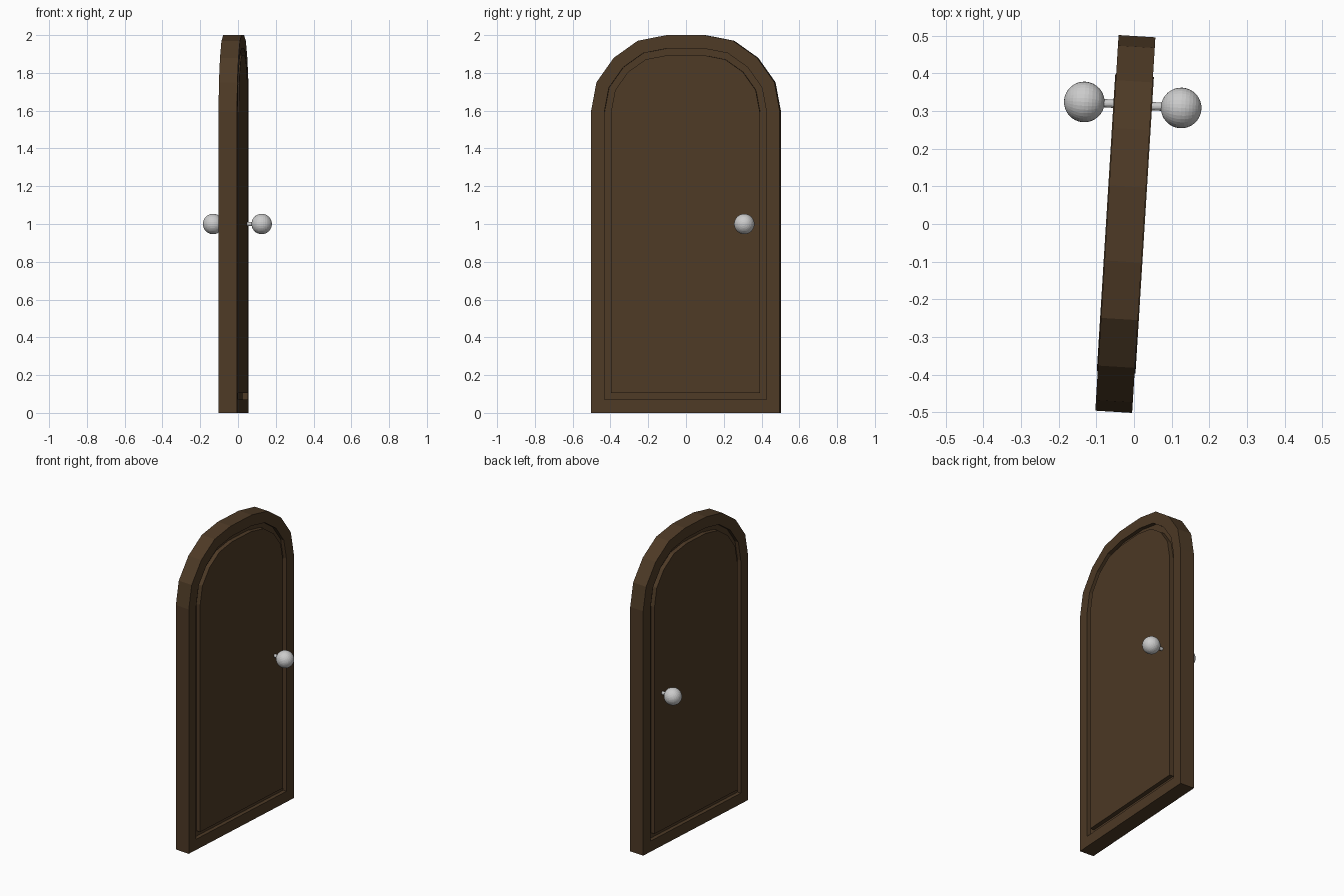
import bpy, bmesh, math
from mathutils import Vector, Matrix

if "Cube" in bpy.data.objects:
    bpy.data.objects.remove(bpy.data.objects["Cube"])

# The whole door stands slightly turned about z
PLACE = Matrix.Translation((-0.023, 0, 0)) @ Matrix.Rotation(math.radians(-3.55), 4, 'Z')

wood = bpy.data.materials.new("dark_wood")
wood.diffuse_color = (0.075, 0.042, 0.019, 1)
wood.use_nodes = True
wood.node_tree.nodes["Principled BSDF"].inputs["Base Color"].default_value = wood.diffuse_color

# Arched outline (y, z), counter-clockwise seen from +x
half = [(0.5, 0), (0.5, 1.6), (0.472, 1.75), (0.38, 1.88), (0.253, 1.97), (0.1, 2.0)]
outline = [Vector(p) for p in half + [(-y, z) for y, z in reversed(half)]]


def inset(points, d):
    """Move every edge of the outline inwards by d."""
    result = []
    for i, p in enumerate(points):
        a = (p - points[i - 1]).normalized()
        b = (points[(i + 1) % len(points)] - p).normalized()
        na, nb = Vector((-a.y, a.x)), Vector((-b.y, b.x))
        result.append(p + (na + nb) * d / (1 + na.dot(nb)))
    return result


def make_object(name, bm, material=None):
    bmesh.ops.recalc_face_normals(bm, faces=bm.faces[:])
    mesh = bpy.data.meshes.new(name)
    bm.to_mesh(mesh)
    bm.free()
    obj = bpy.data.objects.new(name, mesh)
    bpy.context.collection.objects.link(obj)
    obj.matrix_world = PLACE
    if material:
        mesh.materials.append(material)
    return obj


# Door leaf: raised panel, groove and frame on both faces (inset, depth)
side = [(0.105, 0.0515), (0.105, 0.024), (0.07, 0.024), (0.07, 0.049), (0, 0.049)]
section = side + [(d, -x) for d, x in reversed(side)]
bm = bmesh.new()
rings = [[bm.verts.new((x, p.x, p.y)) for p in inset(outline, d)] for d, x in section]
n = len(outline)
for r0, r1 in zip(rings, rings[1:]):
    for i in range(n):
        j = (i + 1) % n
        bm.faces.new((r0[i], r0[j], r1[j], r1[i]))
bm.faces.new(rings[0])
bm.faces.new(rings[-1])
make_object("door_leaf", bm, wood)

# Round knobs and the spindle joining them
KNOB_Y, KNOB_Z = 0.317, 1.0
turn = Matrix.Rotation(math.pi / 2, 4, 'Y')
for name, x in (("knob_right", 0.129), ("knob_left", -0.129)):
    bm = bmesh.new()
    bmesh.ops.create_uvsphere(bm, u_segments=32, v_segments=16, radius=0.054,
                              matrix=Matrix.Translation((x, KNOB_Y, KNOB_Z)) @ turn)
    make_object(name, bm)

bm = bmesh.new()
bmesh.ops.create_cone(bm, cap_ends=True, segments=16, radius1=0.011, radius2=0.011,
                      depth=0.22, matrix=Matrix.Translation((0, KNOB_Y, KNOB_Z)) @ turn)
make_object("knob_spindle", bm)
